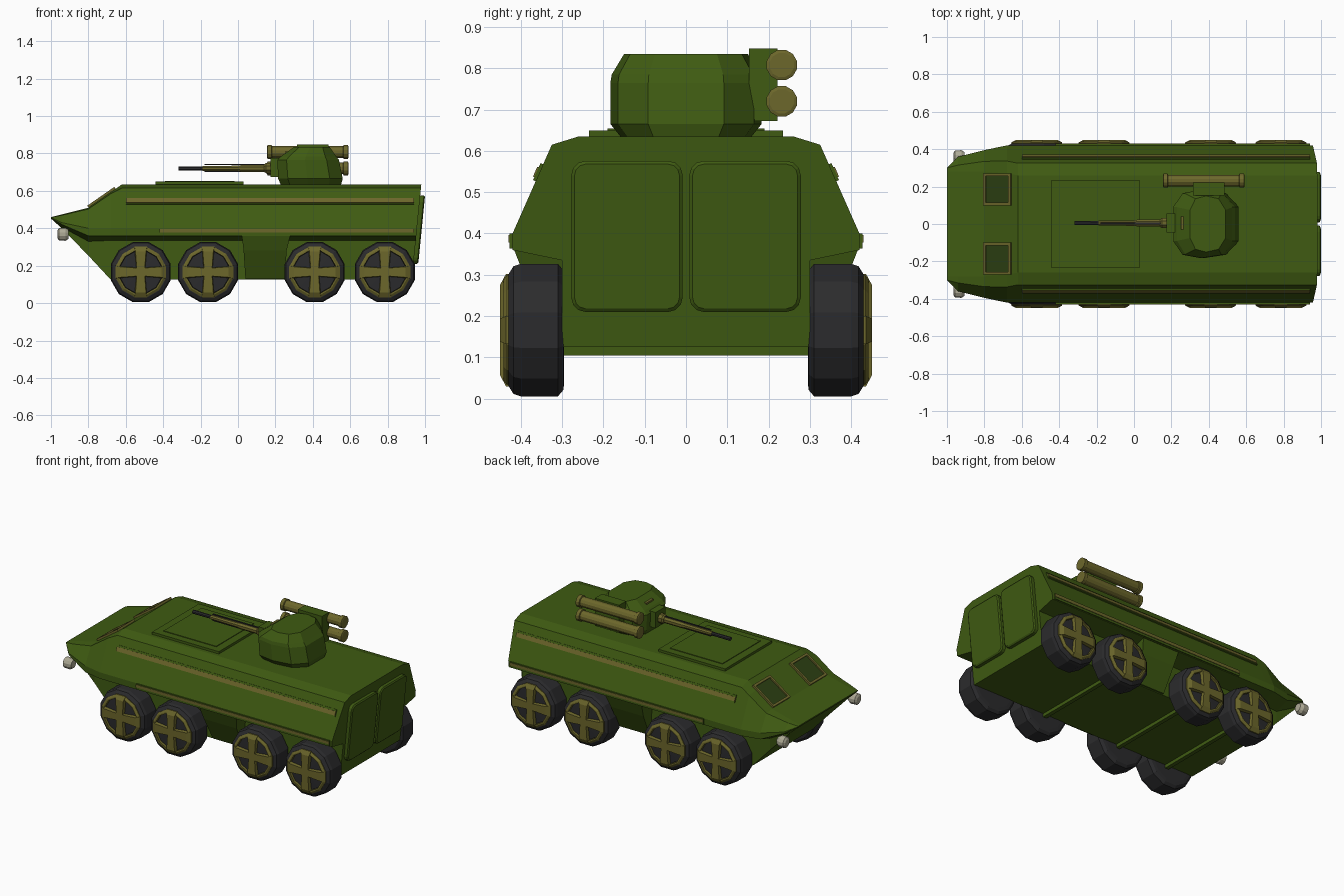
import bpy, bmesh
from math import sin, cos, pi, atan2
from mathutils import Vector, Matrix

if "Cube" in bpy.data.objects:
    bpy.data.objects.remove(bpy.data.objects["Cube"])


def material(name, col):
    m = bpy.data.materials.new(name)
    m.diffuse_color = (*col, 1)
    m.use_nodes = True
    m.node_tree.nodes["Principled BSDF"].inputs["Base Color"].default_value = m.diffuse_color
    return m


GREEN = material("hull_green", (0.05, 0.105, 0.006))
SHADE = material("dark_green", (0.025, 0.05, 0.006))
OLIVE = material("olive_trim", (0.15, 0.135, 0.024))
BLACK = material("rubber", (0.024, 0.024, 0.026))
LAMP = material("lamp", (0.42, 0.40, 0.30))


def loft(name, rings, mat):
    """Skin a series of closed rings and cap both ends."""
    bm = bmesh.new()
    vs = [[bm.verts.new(p) for p in r] for r in rings]
    n = len(rings[0])
    for a, b in zip(vs, vs[1:]):
        for i in range(n):
            bm.faces.new((a[i], a[(i + 1) % n], b[(i + 1) % n], b[i]))
    bm.faces.new(vs[0])
    bm.faces.new(vs[-1])
    bmesh.ops.recalc_face_normals(bm, faces=bm.faces)
    me = bpy.data.meshes.new(name)
    bm.to_mesh(me)
    bm.free()
    me.materials.append(mat)
    ob = bpy.data.objects.new(name, me)
    bpy.context.collection.objects.link(ob)
    return ob


def box(name, c, s, mat, rot=None):
    rot = rot or Matrix.Identity(3)
    q = [(-.5, -.5), (.5, -.5), (.5, .5), (-.5, .5)]
    return loft(name, [[Vector(c) + rot @ Vector((x * s[0], y * s[1], z * s[2]))
                        for x, y in q] for z in (-.5, .5)], mat)


def lathe(name, c, prof, mat, axis='x', n=12, flip=1):
    """prof: (distance along axis, radius) pairs."""
    rings = []
    for d, r in prof:
        ring = []
        for i in range(n):
            t = 2 * pi * (i + .5) / n
            u, v = r * cos(t), r * sin(t)
            p = (d * flip, u, v) if axis == 'x' else (u, d * flip, v)
            ring.append(Vector(c) + Vector(p))
        rings.append(ring)
    return loft(name, rings, mat)


# Hull: half sections (y, z) lofted from the bow to the sloped tail
def rear_x(z):
    return 0.93 + 0.05 * (z - 0.13) / 0.505


def section(half, x):
    full = half + [(-y, z) for y, z in reversed(half)]
    return [(x(z) if callable(x) else x, y, z) for y, z in full]


main = [(.30, .125), (.30, .335), (.42, .36), (.42, .40), (.325, .615), (.26, .635)]
loft("hull", [
    section([(.28, .452), (.29, .453), (.30, .455), (.30, .457), (.30, .459), (.28, .46)], -1),
    section([(.30, .398), (.31, .405), (.36, .42), (.36, .43), (.315, .47), (.28, .475)], -.94),
    section([(.30, .254), (.30, .33), (.395, .36), (.395, .40), (.335, .503), (.28, .51)], -.8),
    section([(.30, .125), (.30, .335), (.42, .36), (.42, .40), (.337, .585), (.27, .593)], -.68),
    section(main, -.62),
    section(main, rear_x)], GREEN)

# Underside cross ribs
for x in (-.49, -.13, .41):
    box("belly_rib", (x, 0, .118), (.025, .6, .028), GREEN)

# Roof hatch plate with raised inner panel
box("roof_plate", (-.205, 0, .64), (.47, .47, .02), GREEN)
box("roof_panel", (-.205, 0, .65), (.37, .38, .008), GREEN)

side_rot = atan2(.095, .215)
for s in (-1, 1):
    # Side block between the wheel pairs
    loft("side_block", [[(x0, s * .28, z), (x1, s * .28, z), (x1, s * y, z), (x0, s * y, z)]
                        for x0, x1, y, z in ((.04, .25, .31, .13), (.03, .26, .385, .28),
                                             (.02, .28, .418, .365))], GREEN)
    # Trim rails along the sides
    rot = Matrix.Rotation(s * side_rot, 3, 'X')
    box("upper_rail", (.17, s * .355, .547), (1.54, .014, .045), GREEN, rot)
    box("upper_rail_trim", (.17, s * .359, .547), (1.54, .014, .026), OLIVE, rot)
    box("lower_rail", (.26, s * .42, .382), (1.36, .014, .036), GREEN)
    box("lower_rail_trim", (.26, s * .423, .387), (1.36, .014, .018), OLIVE)

    # Headlights
    lathe("headlight", (-.935, s * .36, .368),
          [(-.03, .022), (-.022, .034), (.012, .036), (.03, .025)], LAMP)

    # Windscreen frames on the sloped front plate
    slope = atan2(.125, .18)
    rot = Matrix.Rotation(-slope, 3, 'Y')
    mid = Vector((-.727, s * .185, .561))
    box("window_glass", mid, (.15, .15, .008), SHADE, rot)
    for k in (-1, 1):
        box("window_frame_end", mid + rot @ Vector((k * .081, 0, .002)), (.014, .17, .02), OLIVE, rot)
        box("window_frame_side", mid + rot @ Vector((0, k * .078, .002)), (.176, .014, .02), OLIVE, rot)

    # Rear doors with rounded corners
    rings = []
    for t, inset in ((-.01, 0), (.02, 0), (.026, .008)):
        ring = []
        for cx, cz, a0 in ((1, 1, 0), (-1, 1, 1), (-1, -1, 2), (1, -1, 3)):
            for i in range(4):
                a = (a0 + i / 3) * pi / 2
                r = .035 - inset
                y = s * .143 + cx * .1 + r * cos(a)
                z = .393 + cz * .148 + r * sin(a)
                ring.append((rear_x(z) + t, y, z))
        rings.append(ring)
    loft("rear_door", rings, GREEN)

    # Wheels: tyre with dished face, olive rim and cross spokes
    for x in (-.52, -.16, .41, .785):
        c = (x, 0, .166)
        lathe("tyre", c, [(.295, .13), (.297, .15), (.31, .166), (.40, .166), (.418, .16),
                          (.43, .14), (.43, .125), (.418, .115), (.418, .01)], BLACK, 'y', 12, s)
        for k in range(4):
            m = Matrix.Rotation(k * pi / 2, 3, 'Y')

            def ring(y, w0, w1, r):
                return [Vector(c) + m @ Vector(p) for p in
                        ((-w0, s * y, 0), (w0, s * y, 0), (w1, s * y, r), (-w1, s * y, r))]
            loft("spoke", [ring(.41, .022, .034, .136), ring(.436, .022, .034, .136),
                           ring(.45, .02, .028, .11)], OLIVE)
        lathe("rim", c, [(.41, .137), (.434, .137), (.442, .125), (.442, .117), (.41, .117)],
              OLIVE, 'y', 12, s)
        lathe("wheel_core", c, [(.40, .117), (.428, .115), (.432, .03)], BLACK, 'y', 12, s)
        box("axle", (x, s * .28, .166), (.05, .06, .05), BLACK)

# Turret: faceted body narrowing towards the top
plan = [(-1, .5), (-.7, .9), (-.1, 1), (.6, .9), (1, .5),
        (1, -.5), (.6, -.9), (-.1, -1), (-.7, -.9), (-1, -.5)]


def tier(x0, x1, w, z):
    return [((x0 + x1) / 2 + px * (x1 - x0) / 2, py * w, z) for px, py in plan]


loft("turret", [tier(.23, .55, .155, .63), tier(.215, .56, .183, .665), tier(.21, .54, .183, .765),
                tier(.23, .525, .18, .785), tier(.30, .49, .15, .835)], GREEN)

# Gun: mantlet, receiver, barrel and muzzle
box("gun_mantlet", (.24, .005, .725), (.13, .10, .10), GREEN)
box("gun_cover", (.30, .005, .785), (.10, .07, .05), OLIVE)
lathe("gun_sleeve", (0, .005, .722), [(.14, .022), (.15, .03), (.21, .03), (.24, .025)], OLIVE, n=8)
lathe("gun_barrel", (0, .005, .72), [(-.19, .014), (0, .016), (.02, .02), (.16, .02)], OLIVE, n=8)
lathe("gun_muzzle", (0, .005, .72), [(-.318, .012), (-.18, .011)], BLACK, n=8)
for z in (.703, .741):
    box("gun_rod", (.02, .005, z), (.40, .008, .006), BLACK)

# Twin launch tubes on a side bracket
box("launcher_bracket", (.40, .187, .76), (.17, .07, .176), GREEN)
for z in (.72, .808):
    lathe("launch_tube", (0, .232, z), [(.155, .03), (.158, .038), (.18, .038), (.183, .032), (.562, .032),
                                        (.565, .038), (.588, .038), (.591, .03)], OLIVE)
